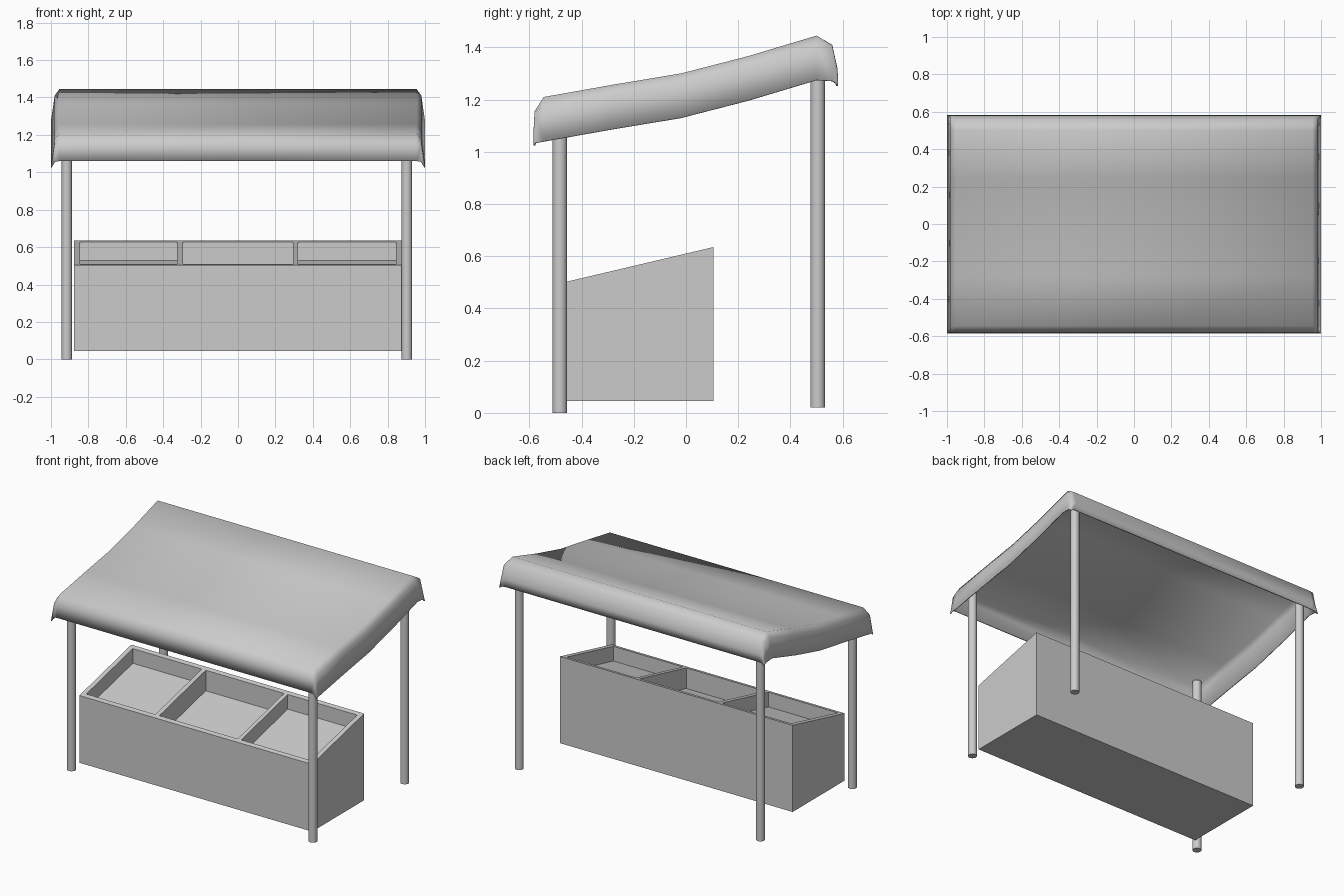
import bpy, bmesh, math

if "Cube" in bpy.data.objects:
    bpy.data.objects.remove(bpy.data.objects["Cube"])


def make_object(name, bm, smooth=None):
    bmesh.ops.recalc_face_normals(bm, faces=bm.faces[:])
    mesh = bpy.data.meshes.new(name)
    bm.to_mesh(mesh)
    bm.free()
    ob = bpy.data.objects.new(name, mesh)
    bpy.context.collection.objects.link(ob)
    if smooth:
        bpy.ops.object.select_all(action='DESELECT')
        bpy.context.view_layer.objects.active = ob
        ob.select_set(True)
        bpy.ops.object.shade_smooth_by_angle(angle=math.radians(smooth))
    return ob


# Canopy: sagging sheet with a hanging skirt; rows are (y, ridge z, drop)
rows = [(-0.585, 1.21, 0.15), (-0.58, 1.21, 0.055), (-0.545, 1.21, 0),
        (-0.28, 1.257, 0), (-0.02, 1.30, 0), (0.24, 1.367, 0), (0.5, 1.445, 0),
        (0.56, 1.445, 0.035), (0.58, 1.445, 0.125), (0.583, 1.445, 0.175)]
cols = [(-1, 0.17), (-0.98, 0.035), (-0.955, 0), (0, 0),
        (0.955, 0), (0.98, 0.035), (1, 0.17)]
bm = bmesh.new()
grid = []
for y, z, dy in rows:
    line = []
    for x, dx in cols:
        corner = 0.1 * min(dx, dy)
        line.append(bm.verts.new((x, y, z - max(dx, dy) - corner)))
    grid.append(line)
for a, b in zip(grid, grid[1:]):
    for i in range(len(cols) - 1):
        bm.faces.new((a[i], a[i + 1], b[i + 1], b[i]))
canopy = make_object("canopy", bm, 60)
mod = canopy.modifiers.new("thickness", 'SOLIDIFY')
mod.thickness = 0.008
mod.offset = -1

# Posts
for side, x in (("left", -0.915), ("right", 0.903)):
    for end, y, z0, z1 in (("front", -0.483, 0, 1.205), ("back", 0.505, 0.02, 1.415)):
        bpy.ops.mesh.primitive_cylinder_add(
            vertices=16, radius=0.028, depth=z1 - z0, location=(x, y, (z0 + z1) / 2))
        bpy.context.object.name = f"{end}_{side}_post"
        bpy.ops.object.shade_smooth_by_angle(angle=math.radians(40))

# Counter: solid box with a sloping top and three sunken trays
xs = [-0.877, -0.845, -0.325, -0.295, 0.295, 0.322, 0.845, 0.877]
ys = [-0.455, -0.425, 0.075, 0.105]
depths = {1: 0.10, 3: 0.14, 5: 0.10}
bottom = 0.045


def top_z(y):
    return 0.503 + (y + 0.455) * 0.132 / 0.56


bm = bmesh.new()
top = [[bm.verts.new((x, y, top_z(y))) for x in xs] for y in ys]
for j in range(3):
    for i in range(7):
        ring = [top[j][i], top[j][i + 1], top[j + 1][i + 1], top[j + 1][i]]
        if j == 1 and i in depths:
            low = [bm.verts.new((v.co.x, v.co.y, v.co.z - depths[i])) for v in ring]
            for k in range(4):
                n = (k + 1) % 4
                bm.faces.new((ring[k], ring[n], low[n], low[k]))
            bm.faces.new(low)
        else:
            bm.faces.new(ring)
# Counter outer walls and base
rim = (top[0] + [r[-1] for r in top[1:-1]] + top[-1][::-1]
       + [r[0] for r in top[1:-1]][::-1])
base = [bm.verts.new((v.co.x, v.co.y, bottom)) for v in rim]
for k in range(len(rim)):
    n = (k + 1) % len(rim)
    bm.faces.new((rim[k], rim[n], base[n], base[k]))
bm.faces.new(base)
make_object("counter", bm)
